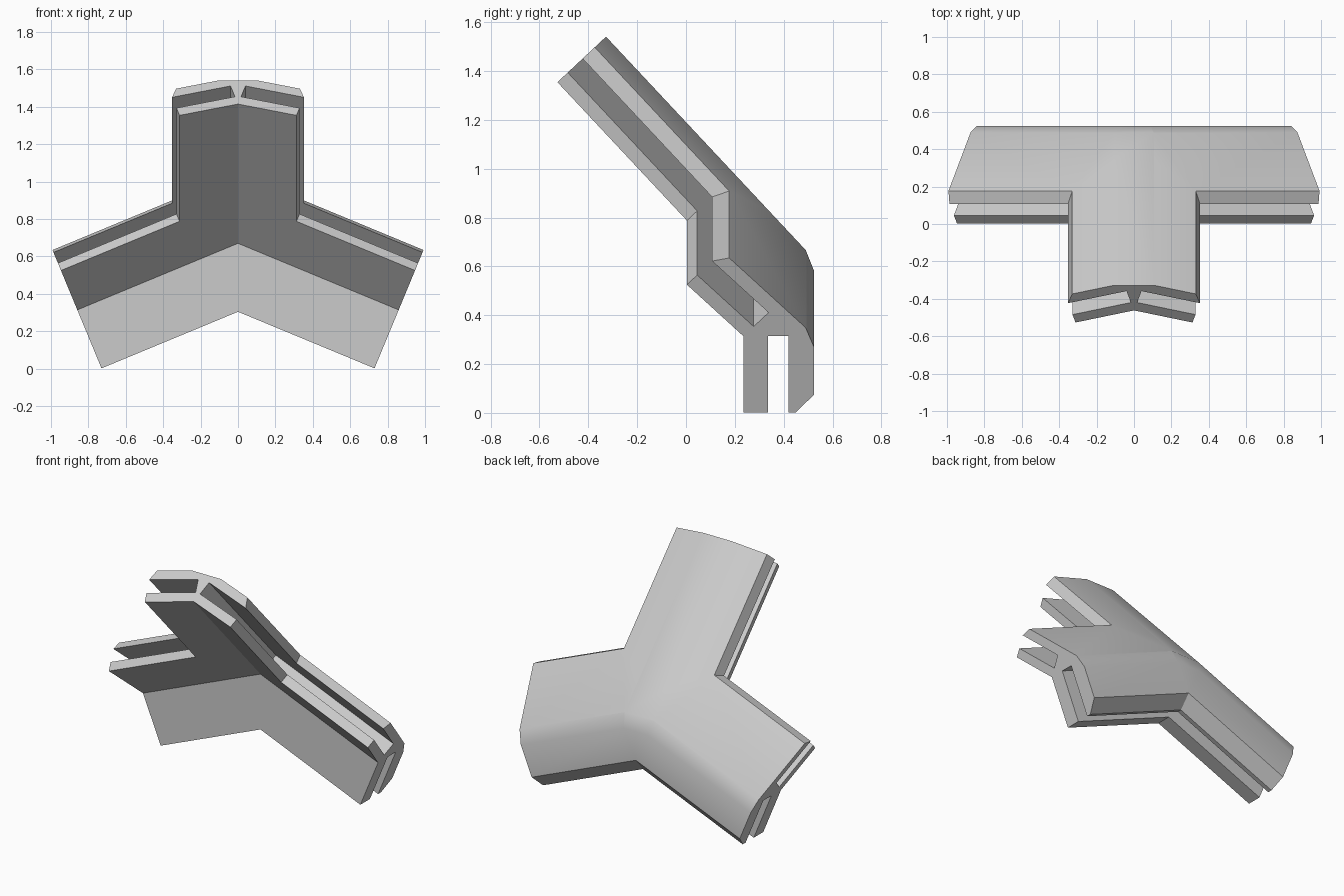
import bpy, bmesh, math
from mathutils import Vector

cube = bpy.data.objects.get("Cube")
if cube:
    bpy.data.objects.remove(cube, do_unlink=True)

# Directions of the side arm and the sloping upper arm, and their meeting point
hub = Vector((0, 0.235, 0.67))
drop, lean = math.radians(22.5), math.radians(46.9)
side_dir = Vector((math.cos(drop), 0, -math.sin(drop)))
top_dir = Vector((0, -math.cos(lean), math.sin(lean)))
back = Vector((0, 1, 0))
panel_normal = top_dir.cross(side_dir).normalized()


def mirrored(v):
    return Vector((-v.x, v.y, v.z))


def place(points, across, normal):
    """Turn (distance along panel, depth) pairs into section points."""
    return [across * t + normal * o for t, o in points]


def across_from(axis, other):
    return (other - axis * axis.dot(other)).normalized()


def clip(bm, point, normal):
    bmesh.ops.bisect_plane(bm, geom=bm.verts[:] + bm.edges[:] + bm.faces[:], dist=1e-5,
                           plane_co=point, plane_no=normal, clear_outer=True)


def add_arm(bm, section, axis, length, others):
    """Extrude a section along its axis and mitre it against the other arms."""
    part = bmesh.new()
    near = [part.verts.new(hub + p - axis * 0.6) for p in section]
    far = [part.verts.new(hub + p + axis * length) for p in section]
    for i in range(len(section)):
        j = (i + 1) % len(section)
        part.faces.new((near[i], near[j], far[j], far[i]))
    part.faces.new(far)
    for other in others:
        clip(part, hub, other - axis)
    copy = {v: bm.verts.new(v.co) for v in part.verts}
    for f in part.faces:
        bm.faces.new([copy[v] for v in f.verts])
    part.free()


# Slotted flange sections: two lips with a groove between them
W = 0.325
upper_flange = [(W, 0), (W, 0.06), (0, 0.06), (0, 0.147), (W, 0.147), (W - 0.04, 0.206)]
H = 0.338
lower_flange = [(H, 0), (H, 0.1), (0, 0.1), (0, 0.185), (H, 0.185),
                (H, 0.215), (H - 0.08, 0.29), (0.05, 0.29)]

# Side arm section: sloping flange, bevelled ridge, upright flange
down = across_from(side_dir, mirrored(side_dir))
side_section = [Vector()]
side_section += place(upper_flange + [(-0.155, 0.206)],
                      across_from(side_dir, top_dir), panel_normal)
side_section += place(lower_flange, down, back)[::-1]

# Upper arm section: the same sloping flange on both sides of a ridge
across = across_from(top_dir, side_dir)
half = place(upper_flange, across, panel_normal)
peak = (panel_normal - across * (panel_normal.x / across.x)) * 0.206
top_section = [Vector()] + half + [peak] + [mirrored(p) for p in reversed(half)]

# Three arms joined at the hub
bm = bmesh.new()
other_dir = mirrored(side_dir)
add_arm(bm, side_section, side_dir, 0.93, (other_dir, top_dir))
add_arm(bm, [mirrored(p) for p in side_section], other_dir, 0.93, (side_dir, top_dir))
add_arm(bm, top_section, top_dir, 1.02, (side_dir, other_dir))
bmesh.ops.remove_doubles(bm, verts=bm.verts[:], dist=5e-4)

# Flatten the upper ridge and the outer corner of the hub
corner = Vector((0, 0.49, 0.667))
ridge_normal = Vector((0, math.sin(lean), math.cos(lean)))
for normal in (ridge_normal, Vector((0, 0.087, 0.035)).normalized()):
    clip(bm, corner, normal)
    bmesh.ops.holes_fill(bm, edges=[e for e in bm.edges if e.is_boundary], sides=0)
bmesh.ops.recalc_face_normals(bm, faces=bm.faces[:])

mesh = bpy.data.meshes.new("three_way_bracket")
bm.to_mesh(mesh)
bm.free()
bracket = bpy.data.objects.new("three_way_bracket", mesh)
bpy.context.collection.objects.link(bracket)

# Plain grey finish
grey = bpy.data.materials.new("light_grey")
grey.use_nodes = True
colour = (0.6, 0.6, 0.6, 1)
grey.diffuse_color = colour
grey.node_tree.nodes["Principled BSDF"].inputs["Base Color"].default_value = colour
mesh.materials.append(grey)

bpy.ops.object.select_all(action="DESELECT")
bracket.select_set(True)
bpy.context.view_layer.objects.active = bracket
bpy.ops.object.shade_smooth_by_angle(angle=math.radians(28))
